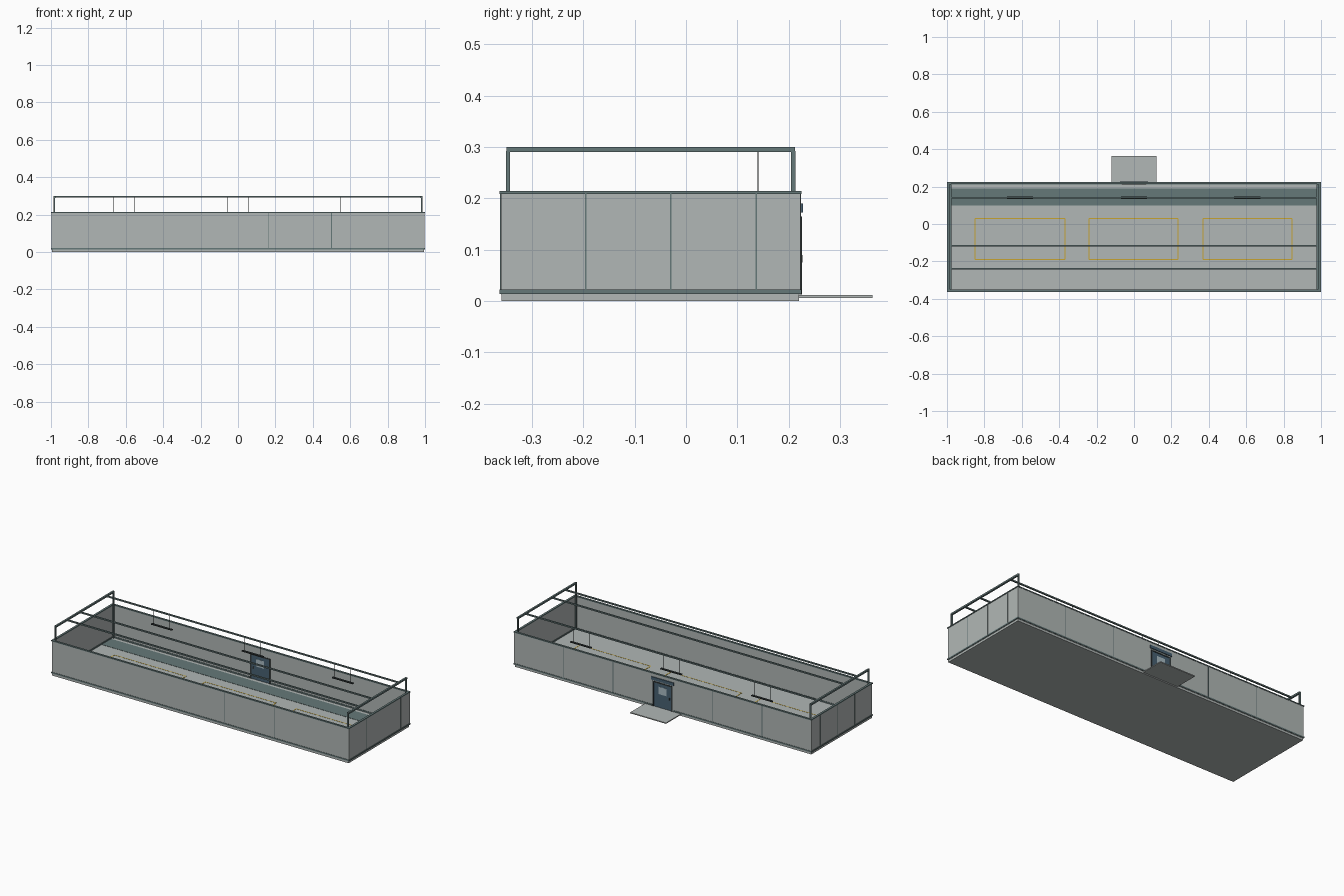
import bpy


def mat(name, r, g, b):
    m = bpy.data.materials.new(name)
    m.diffuse_color = (r, g, b, 1)
    return m


GREY = mat("panel_grey", 0.44, 0.475, 0.465)
TEAL = mat("trim_teal", 0.13, 0.19, 0.19)
DARK = mat("dark_metal", 0.035, 0.045, 0.047)
BLUE = mat("door_blue", 0.065, 0.12, 0.17)
YELLOW = mat("marking_yellow", 0.57, 0.37, 0.03)
PANE = mat("window_pane", 0.40, 0.50, 0.55)


def box(name, x, y, z, m):
    """Box from (min, max) ranges on each axis."""
    verts = [(a, b, c) for a in x for b in y for c in z]
    faces = [(0, 1, 3, 2), (4, 6, 7, 5), (0, 4, 5, 1),
             (2, 3, 7, 6), (0, 2, 6, 4), (1, 5, 7, 3)]
    me = bpy.data.meshes.new(name)
    me.from_pydata(verts, [], faces)
    me.materials.append(m)
    ob = bpy.data.objects.new(name, me)
    bpy.context.collection.objects.link(ob)
    return ob


def span(c, w):
    return (c - w / 2, c + w / 2)


# Floor slab, dark walkway strip and entrance step
box("floor_slab", (-0.995, 0.995), (-0.36, 0.22), (0, 0.014), GREY)
box("walkway_strip", (-0.985, 0.985), (0.10, 0.19), (0.014, 0.0155), TEAL)
box("entrance_step", (-0.12, 0.12), (0.22, 0.363), (0.006, 0.012), GREY)

# Walls
WZ = (0.013, 0.21)
box("front_wall", (-0.997, 0.997), (-0.361, -0.352), WZ, GREY)
for n, x in (("left", (-0.64, 0)), ("right", (0.64, 0))):
    s = -1 if n == "left" else 1
    box(n + "_wall", sorted((s * 0.988, s * 0.997)), (-0.352, 0.214), WZ, GREY)
    box(n + "_back_wall", sorted((s * 0.066, s * 0.997)), (0.214, 0.223), WZ, GREY)
box("wall_over_door", (-0.066, 0.066), (0.214, 0.223), (0.163, 0.21), GREY)

# Top caps and base skirting around the walls
for n, z, o in (("top_cap", (0.208, 0.214), 0.0), ("skirting", (0.014, 0.022), 0.0015)):
    box("front_" + n, (-1, 1), (-0.363, -0.351 + o), z, TEAL)
    for s in (-1, 1):
        box("end_" + n, sorted((s * (0.987 - o), s)), (-0.363, 0.225), z, TEAL)
        if n == "skirting":
            box("back_" + n, sorted((s * 0.07, s)), (0.213 - o, 0.225), z, TEAL)
box("back_top_cap", (-1, 1), (0.213, 0.225), (0.208, 0.214), TEAL)

# Thin panel seams on the outside of the walls
SZ = (0.022, 0.208)
for y in (-0.195, -0.03, 0.137):
    for s in (-1, 1):
        box("end_seam", sorted((s * 0.996, s * 0.998)), span(y, 0.003), SZ, TEAL)
for x in (-0.667, -0.333, 0.333, 0.667):
    box("back_seam", span(x, 0.004), (0.222, 0.224), SZ, TEAL)
for x in (0.165, 0.5):
    box("front_seam", span(x, 0.003), (-0.362, -0.36), SZ, TEAL)

# End frames: posts and rails
for s in (-1, 1):
    for y in (-0.347, 0.209):
        box("corner_post", span(s * 0.982, 0.009), span(y, 0.008), (0.014, 0.292), TEAL)
    box("end_rail", span(s * 0.982, 0.011), (-0.35, 0.212), (0.29, 0.30), TEAL)

# Long overhead beams
for y in (0.14, -0.115, -0.24):
    box("overhead_beam", (-0.982, 0.982), span(y, 0.008), (0.291, 0.299), TEAL)

# Hanging lamps on thin rods
for x in (-0.61, 0, 0.605):
    box("lamp_bar", span(x, 0.14), span(0.141, 0.012), (0.204, 0.21), DARK)
    for d in (-0.055, 0.055):
        box("lamp_rod", span(x + d, 0.002), span(0.14, 0.002), (0.21, 0.292), DARK)

# Door with frame, window, handle and sign plate above
box("door_leaf", (-0.06, 0.06), (0.213, 0.224), (0.014, 0.158), BLUE)
for s in (-1, 1):
    box("door_jamb", span(s * 0.063, 0.008), (0.212, 0.226), (0.013, 0.165), DARK)
box("door_head", (-0.067, 0.067), (0.212, 0.226), (0.158, 0.165), DARK)
box("door_window", (-0.027, 0.027), (0.2122, 0.2248), (0.095, 0.14), PANE)
box("door_handle", span(-0.045, 0.008), (0.211, 0.227), (0.075, 0.09), DARK)
box("sign_plate", (-0.075, 0.075), (0.223, 0.228), (0.172, 0.19), BLUE)

# Floor bay outlines
for x0, x1 in ((-0.85, -0.37), (-0.24, 0.235), (0.37, 0.845)):
    for x in (x0, x1):
        box("bay_side_line", span(x, 0.005), (-0.19, 0.03), (0.014, 0.015), YELLOW)
    for y in (-0.19, 0.03):
        box("bay_end_line", (x0, x1), span(y, 0.004), (0.014, 0.0148), YELLOW)
